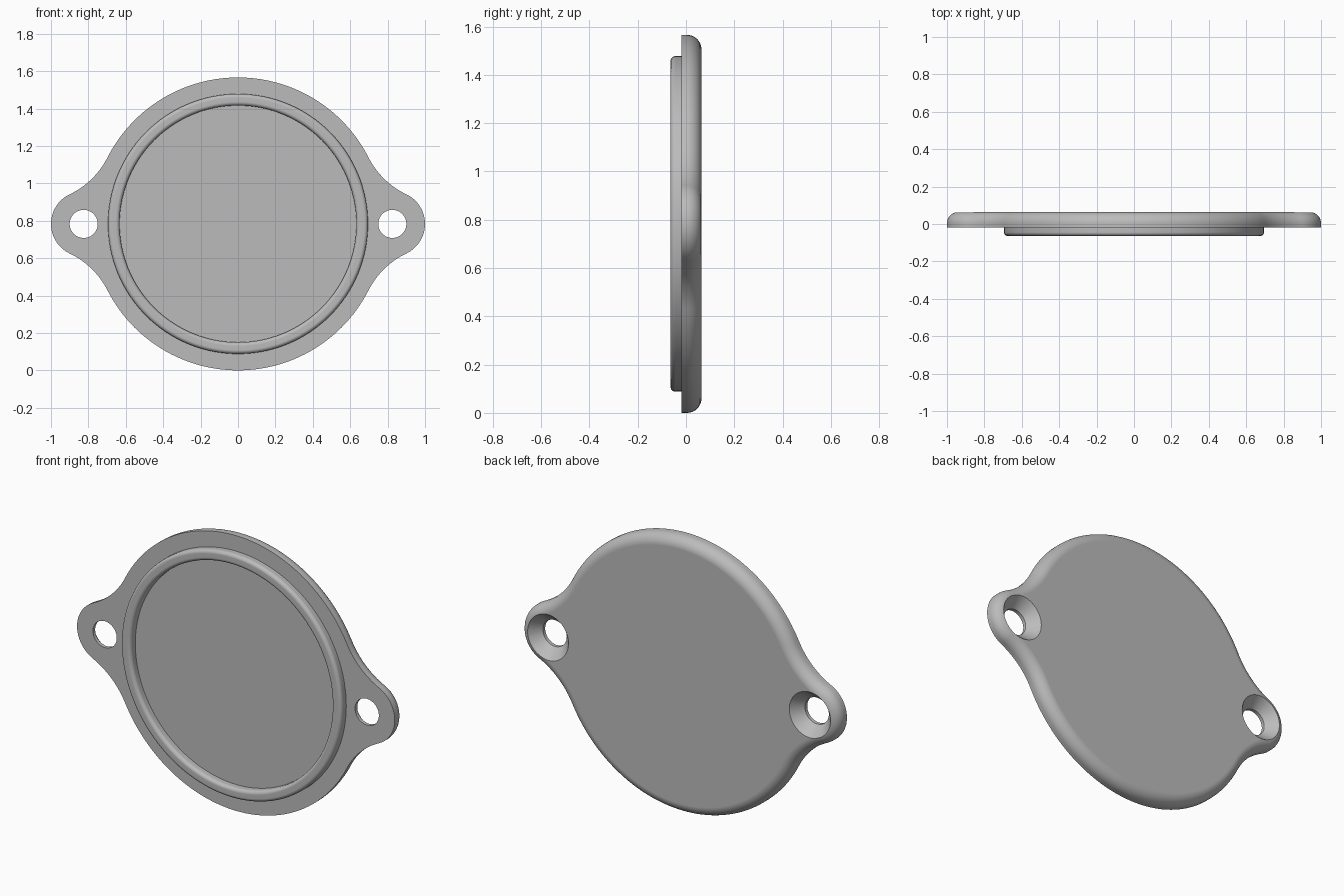
import bpy, bmesh
from math import sin, cos, pi, atan2, sqrt
from mathutils import Vector

if "Cube" in bpy.data.objects:
    bpy.data.objects.remove(bpy.data.objects["Cube"])

MID_Z = 0.783                      # height of the disc centre
BODY_R, LUG_R, LUG_X = 0.783, 0.175, 0.825
NECK_R = 0.44                      # concave blend between disc and lug
FRONT, BACK, ROUND = -0.019, 0.064, 0.06

grey = bpy.data.materials.new("plain grey")
grey.use_nodes = True
grey.diffuse_color = (0.5, 0.5, 0.5, 1)
grey.node_tree.nodes["Principled BSDF"].inputs["Base Color"].default_value = (0.5, 0.5, 0.5, 1)


def make_object(name, bm):
    bmesh.ops.recalc_face_normals(bm, faces=bm.faces)
    mesh = bpy.data.meshes.new(name)
    bm.to_mesh(mesh)
    bm.free()
    mesh.materials.append(grey)
    obj = bpy.data.objects.new(name, mesh)
    bpy.context.collection.objects.link(obj)
    return obj


def loft(bm, loops, close=False):
    rings = [[bm.verts.new(p) for p in loop] for loop in loops]
    pairs = list(zip(rings, rings[1:])) + ([(rings[-1], rings[0])] if close else [])
    for a, b in pairs:
        for i in range(len(a)):
            j = (i + 1) % len(a)
            bm.faces.new((a[i], a[j], b[j], b[i]))
    if not close:
        bm.faces.new(rings[0])
        bm.faces.new(rings[-1])


def circle(x, r, y, n):
    return [(x + r * cos(2 * pi * i / n), y, MID_Z + r * sin(2 * pi * i / n)) for i in range(n)]


def select_only(obj):
    bpy.ops.object.select_all(action="DESELECT")
    obj.select_set(True)
    bpy.context.view_layer.objects.active = obj


# Centre of the blend circle that touches both the disc and the lug
a, b = BODY_R + NECK_R, LUG_R + NECK_R
neck_x = (a * a - b * b + LUG_X ** 2) / (2 * LUG_X)
neck_z = sqrt(a * a - neck_x ** 2)
body_angle = atan2(neck_z, neck_x)
lug_angle = atan2(neck_z, neck_x - LUG_X)


def outline(inset, y):
    """Plate outline, shrunk by inset, as one quarter mirrored twice."""
    def arc(cx, cz, r, start, end, n):
        return [(cx + r * cos(start + (end - start) * i / n),
                 cz + r * sin(start + (end - start) * i / n)) for i in range(n)]
    quarter = arc(LUG_X, 0, LUG_R - inset, 0, lug_angle, 14)
    quarter += arc(neck_x, neck_z, NECK_R + inset, lug_angle + pi, body_angle + pi, 16)
    quarter += arc(0, 0, BODY_R - inset, body_angle, pi / 2, 28)
    top = [(0, BODY_R - inset)]
    half = quarter + top + [(-x, z) for x, z in reversed(quarter)]
    full = half + [(x, -z) for x, z in reversed(half[1:-1])]
    return [(x, y, MID_Z + z) for x, z in full]


# Cover plate with a rounded back edge
bm = bmesh.new()
steps = 10
loops = [outline(0, FRONT)]
for i in range(steps + 1):
    t = pi / 2 * i / steps
    loops.append(outline(ROUND * (1 - cos(t)), BACK - ROUND + ROUND * sin(t)))
loft(bm, loops)
plate = make_object("cover_plate", bm)

# Countersunk screw holes, one through each lug
for side, word in ((1, "left"), (-1, "right")):
    bm = bmesh.new()
    loft(bm, [circle(side * LUG_X, r, y, 64) for r, y in
              ((0.075, FRONT - 0.05), (0.075, FRONT + 0.02), (0.13, BACK), (0.15, BACK + 0.024))])
    cutter = make_object(word + "_screw_hole_cutter", bm)
    cut = plate.modifiers.new("screw hole", "BOOLEAN")
    cut.operation, cut.solver, cut.object = "DIFFERENCE", "EXACT", cutter
    select_only(plate)
    bpy.ops.object.modifier_apply(modifier=cut.name)
    bpy.data.objects.remove(cutter)

# Raised locating ring on the front, with rounded rim
INNER, OUTER, RIM, FILLET = 0.633, 0.695, -0.064, 0.02
profile = [(INNER, FRONT + 0.005)]
for centre, start in ((INNER + FILLET, pi), (OUTER - FILLET, pi / 2)):
    for i in range(7):
        t = start - pi / 2 * i / 6
        profile.append((centre + FILLET * cos(t), RIM + FILLET - FILLET * sin(t)))
profile.append((OUTER, FRONT + 0.005))
bm = bmesh.new()
loft(bm, [circle(0, r, y, 128) for r, y in profile], close=True)
ring = make_object("locating_ring", bm)

# Smooth rounds, crisp edges, flat faces kept flat
for obj in (plate, ring):
    select_only(obj)
    bpy.ops.object.shade_smooth_by_angle(angle=pi / 6)
    weighted = obj.modifiers.new("flat face normals", "WEIGHTED_NORMAL")
    weighted.keep_sharp = True
